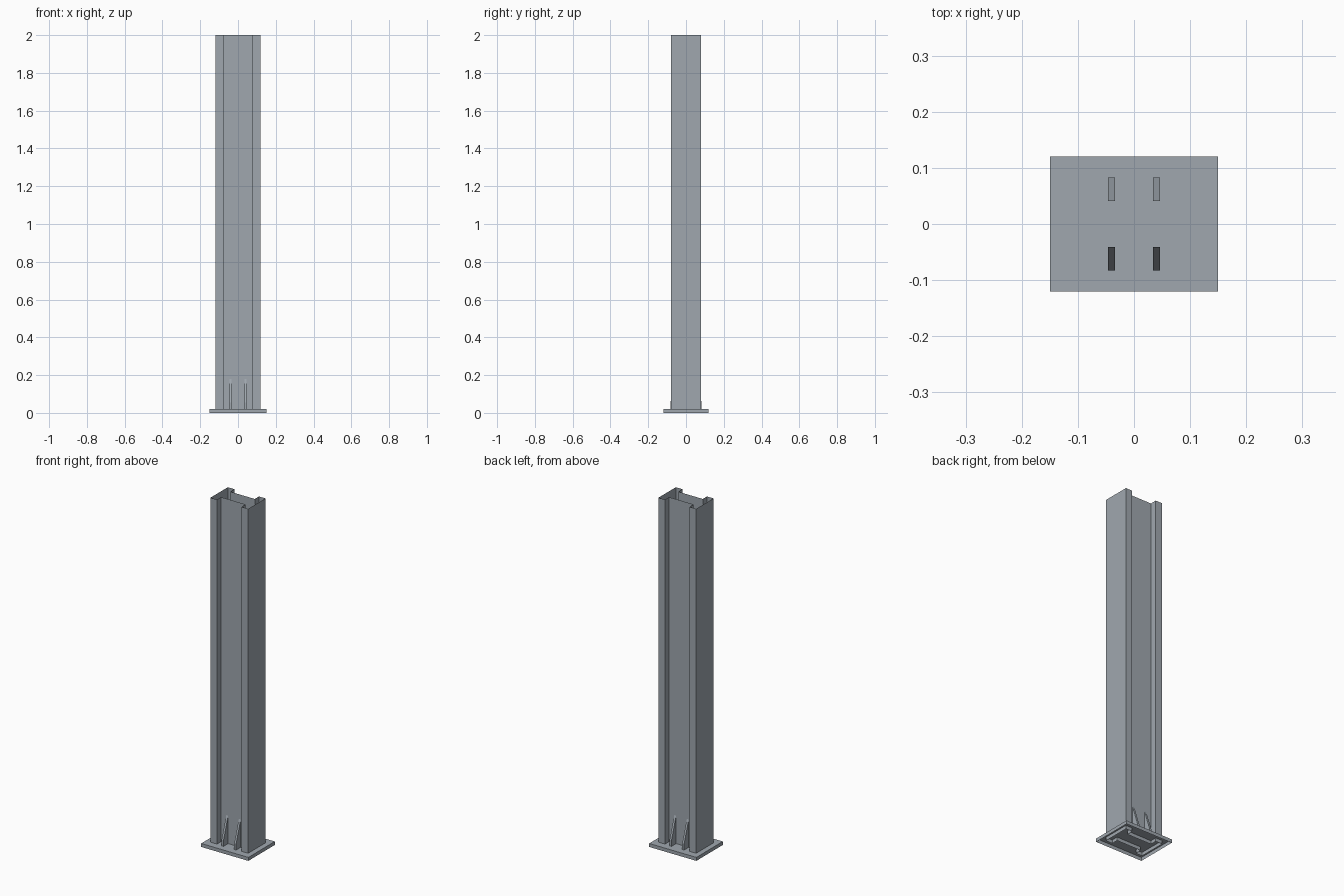
import bpy

if "Cube" in bpy.data.objects:
    bpy.data.objects.remove(bpy.data.objects["Cube"])

steel = bpy.data.materials.new("grey steel")
steel.diffuse_color = (0.35, 0.39, 0.43, 1)
steel.use_nodes = True
steel.node_tree.nodes["Principled BSDF"].inputs["Base Color"].default_value = steel.diffuse_color


def make(name, verts, faces):
    mesh = bpy.data.meshes.new(name)
    mesh.from_pydata(verts, [], faces)
    mesh.materials.append(steel)
    obj = bpy.data.objects.new(name, mesh)
    bpy.context.collection.objects.link(obj)
    return obj


def tube(name, outline, z0, z1, top=False):
    """Walls extruded from a counter-clockwise outline, optionally with a top face."""
    n = len(outline)
    verts = [(x, y, z) for z in (z0, z1) for x, y in outline]
    faces = [(i, (i + 1) % n, n + (i + 1) % n, n + i) for i in range(n)]
    if top:
        faces.append(tuple(range(n, 2 * n)))
    return make(name, verts, faces)


# Base plate, open underneath
PX, PY, PZ = 0.15, 0.12, 0.02
tube("base_plate", [(-PX, -PY), (PX, -PY), (PX, PY), (-PX, PY)], 0, PZ, top=True)

# H-shaped column, open at both ends
FX, FY = 0.12, 0.079    # outside of the flanges
WX, WY = 0.078, 0.041   # inside of the flanges, face of the web
right = [(WX, -WY), (WX, -FY), (FX, -FY), (FX, FY), (WX, FY), (WX, WY)]
left = [(-x, -y) for x, y in right]
tube("column", right + left, 0, 2)

# Four sloped stiffener ribs against the web
profile = [(WY, PZ), (0.083, PZ), (0.083, 0.055), (WY, 0.18)]
T = 0.006
for xc, xname in ((-0.04, "left"), (0.04, "right")):
    for s, yname in ((-1, "front"), (1, "back")):
        verts = [(xc + s * d, s * y, z) for d in (-T, T) for y, z in profile]
        faces = [(3, 2, 1, 0), (4, 5, 6, 7)]
        faces += [(i, (i + 1) % 4, 4 + (i + 1) % 4, 4 + i) for i in range(4)]
        make(f"rib_{yname}_{xname}", verts, faces)
